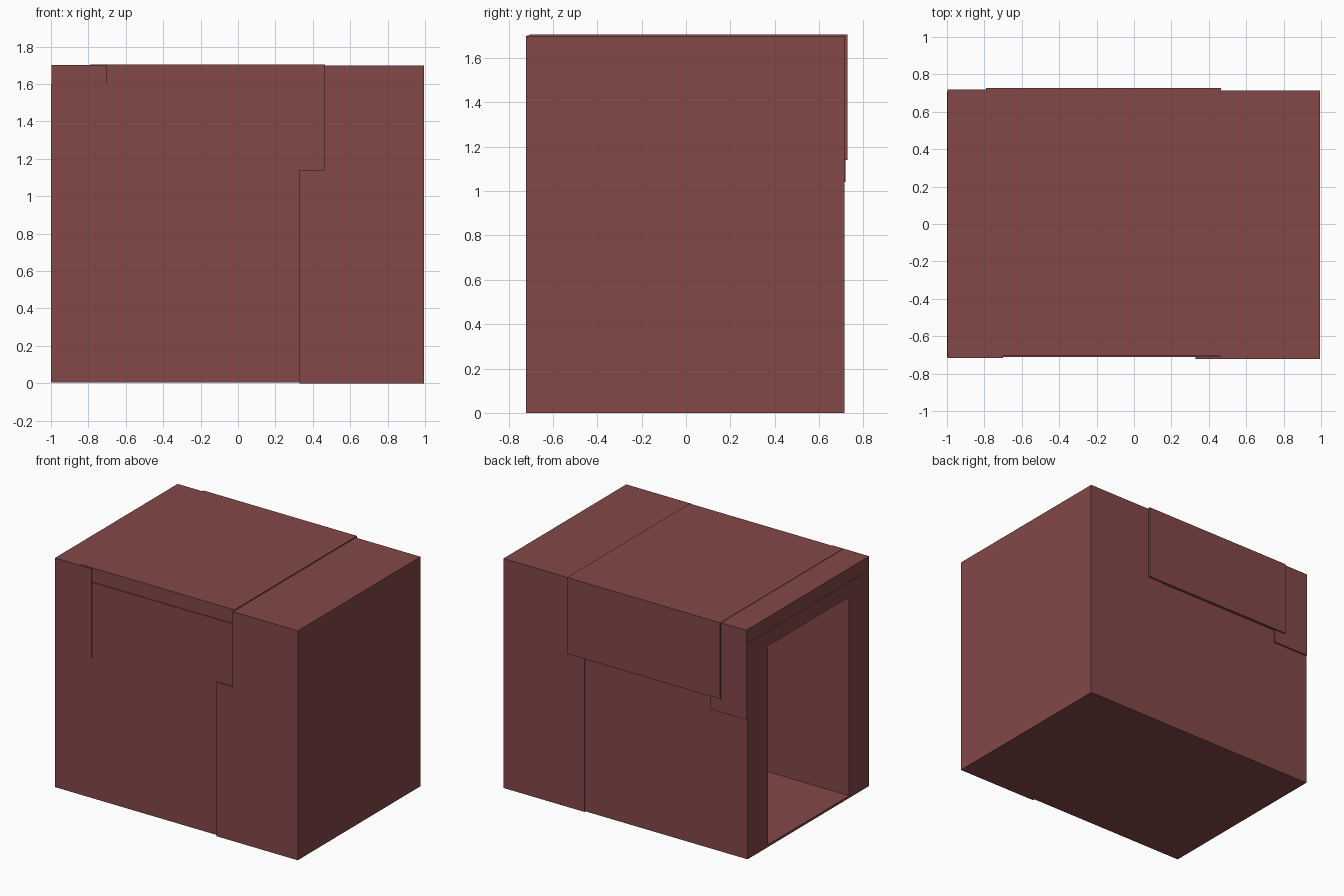
import bpy, bmesh

if "Cube" in bpy.data.objects:
    bpy.data.objects.remove(bpy.data.objects["Cube"])

mat = bpy.data.materials.new("dull_red")
mat.diffuse_color = (0.23, 0.065, 0.065, 1)
mat.use_nodes = True
mat.node_tree.nodes["Principled BSDF"].inputs["Base Color"].default_value = mat.diffuse_color


def slab(name, profile, y0, y1):
    """Extrude an x-z outline along y."""
    bm = bmesh.new()
    face = bm.faces.new([bm.verts.new((x, y0, z)) for x, z in profile])
    ext = bmesh.ops.extrude_face_region(bm, geom=[face])
    verts = [v for v in ext["geom"] if isinstance(v, bmesh.types.BMVert)]
    bmesh.ops.translate(bm, vec=(0, y1 - y0, 0), verts=verts)
    bmesh.ops.recalc_face_normals(bm, faces=bm.faces)
    mesh = bpy.data.meshes.new(name)
    bm.to_mesh(mesh)
    bm.free()
    mesh.materials.append(mat)
    obj = bpy.data.objects.new(name, mesh)
    bpy.context.collection.objects.link(obj)
    return obj


def rect(x0, x1, z0, z1):
    return [(x0, z0), (x1, z0), (x1, z1), (x0, z1)]


def combine(target, other, operation):
    mod = target.modifiers.new(operation, "BOOLEAN")
    mod.object, mod.operation, mod.solver = other, operation, "EXACT"
    bpy.context.view_layer.objects.active = target
    bpy.ops.object.modifier_apply(modifier=mod.name)
    bpy.data.objects.remove(other)


# Lower wall block
shelter = slab("block_shelter", rect(-1, 0.9, 0.003, 1.6), -0.710, 0.708)

# Stepped end block, lintel corner and upper band, each slightly offset
parts = [
    slab("end_block", [(0.33, 0), (0.995, 0), (0.995, 1.698), (0.46, 1.698),
                       (0.46, 1.14), (0.33, 1.14)], -0.722, 0.714),
    slab("lintel_block", rect(-0.998, -0.7, 1.04, 1.702), -0.716, 0.719),
    slab("upper_band", rect(-0.79, 0.465, 1.14, 1.705), -0.705, 0.728),
]
for part in parts:
    combine(shelter, part, "UNION")

# Rectangular doorway and chamber, open on the left side
chamber = slab("chamber_cutter", rect(-1.2, 0.76, 0.02, 1.49), -0.48, 0.47)
chamber.hide_render = True
combine(shelter, chamber, "DIFFERENCE")
